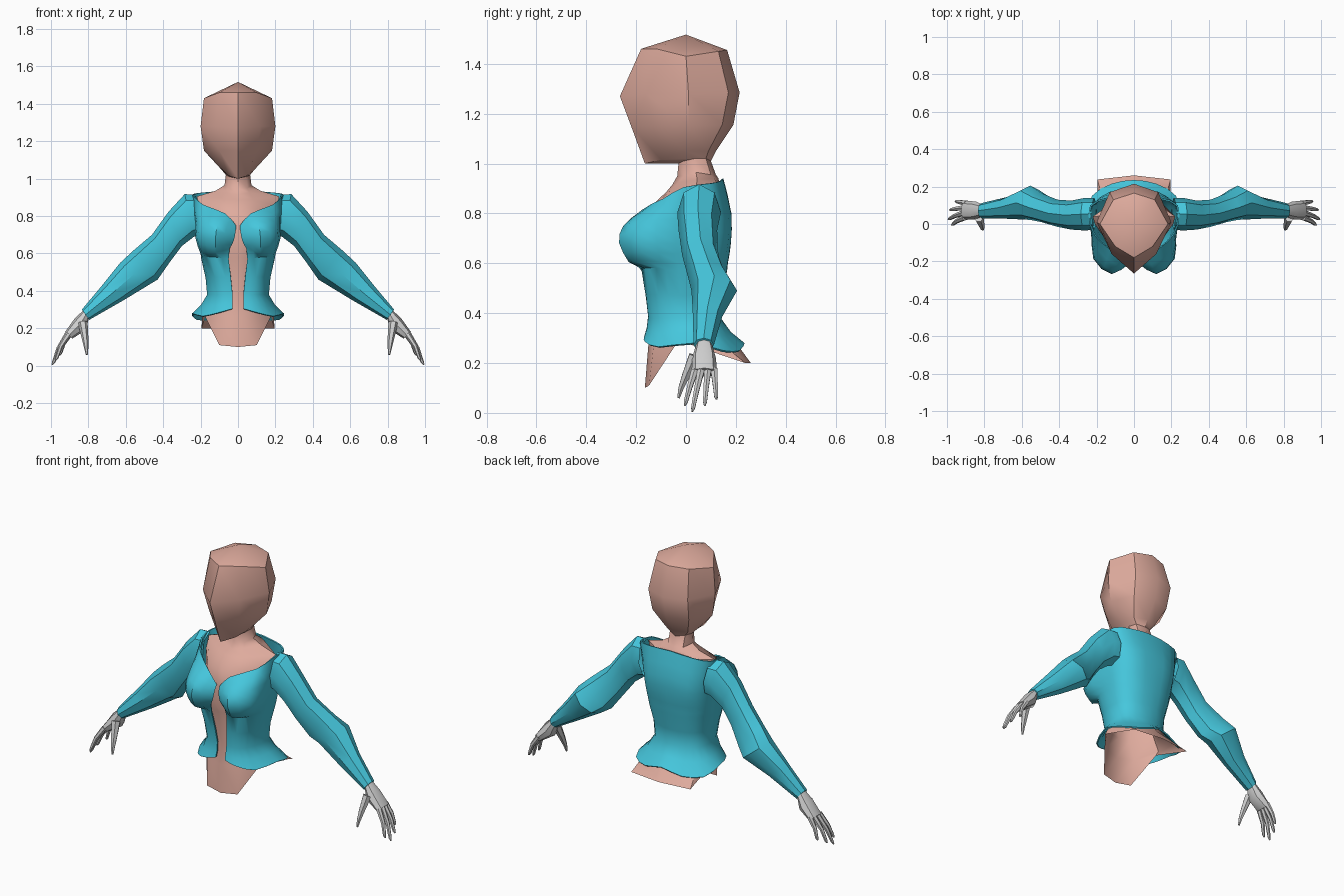
import bpy, bmesh, math
from mathutils import Vector


def material(name, rgb):
    m = bpy.data.materials.new(name)
    m.diffuse_color = (*rgb, 1)
    return m


SKIN = material("skin", (0.74, 0.41, 0.34))
CLOTH = material("turquoise cloth", (0.06, 0.57, 0.72))
GREY = material("light grey", (0.62, 0.62, 0.62))


def finish(name, bm, mat, angle, mirror=False, thickness=0):
    """Turn a bmesh into a named, coloured, shaded object."""
    bm.normal_update()
    bmesh.ops.recalc_face_normals(bm, faces=bm.faces[:])
    if thickness:
        bm.normal_update()
        bmesh.ops.solidify(bm, geom=bm.faces[:], thickness=thickness)
        bmesh.ops.recalc_face_normals(bm, faces=bm.faces[:])
    me = bpy.data.meshes.new(name)
    bm.to_mesh(me)
    bm.free()
    me.materials.append(mat)
    for p in me.polygons:
        p.use_smooth = True
    me.set_sharp_from_angle(angle=math.radians(angle))
    ob = bpy.data.objects.new(name, me)
    bpy.context.collection.objects.link(ob)
    if mirror:
        mod = ob.modifiers.new("mirror", 'MIRROR')
        mod.use_mirror_merge = False
    return ob


def loft(bm, rows, closed=True, cap_start=False, cap_end=False):
    """Skin quads between rows of points; returns the rows of vertices."""
    vs = [[bm.verts.new(p) for p in row] for row in rows]
    n = len(rows[0])
    for a, b in zip(vs, vs[1:]):
        for i in range(n if closed else n - 1):
            j = (i + 1) % n
            bm.faces.new((a[i], a[j], b[j], b[i]))
    if cap_start:
        bm.faces.new(vs[0])
    if cap_end:
        bm.faces.new(vs[-1])
    return vs


def full_ring(half):
    """Half outline from front centre to back centre -> closed ring."""
    return half + [(-x, y, z) for x, y, z in half[-2:0:-1]]


def densify(points):
    """Insert a smooth midpoint between every two points."""
    p = [Vector(q) for q in points]
    p = [2 * p[0] - p[1]] + p + [2 * p[-1] - p[-2]]
    out = []
    for i in range(1, len(p) - 2):
        out += [p[i], (9 * (p[i] + p[i + 1]) - p[i - 1] - p[i + 2]) / 16]
    return out + [p[-2]]


def limb_ring(xu, zu, xl, zl, y0, y1, n=8):
    """Elliptical ring from its upper and lower edge and its depth range."""
    c = Vector(((xu + xl) / 2, (y0 + y1) / 2, (zu + zl) / 2))
    u = Vector(((xu - xl) / 2, 0, (zu - zl) / 2))
    v = Vector((0, (y1 - y0) / 2, 0))
    return [c + u * math.cos(t) + v * math.sin(t)
            for t in (2 * math.pi * i / n for i in range(n))]


def tube(bm, path, radii, n=6):
    path = [Vector(p) for p in path]
    d = (path[-1] - path[0]).normalized()
    a = d.cross(Vector((0, 1, 0))).normalized()
    b = d.cross(a)
    loft(bm, [[p + r * (a * math.cos(t) + b * math.sin(t))
               for t in (2 * math.pi * i / n for i in range(n))]
              for p, r in zip(path, radii)], True, True, True)


# Head: faceted, with a keel down the face
nape = [(0, -.03, 1.0), (.045, -.01, 1.01), (.065, .035, 1.02), (.05, .08, 1.02), (0, .10, 1.01)]
head = [
    [(0, -.18, 1.46), (.10, -.12, 1.46), (.182, 0, 1.43), (.11, .13, 1.45), (0, .165, 1.455)],
    [(0, -.265, 1.27), (.12, -.16, 1.28), (.20, .01, 1.28), (.13, .17, 1.285), (0, .215, 1.285)],
    [(0, -.22, 1.15), (.10, -.13, 1.15), (.182, .01, 1.15), (.12, .145, 1.155), (0, .19, 1.155)],
    [(0, -.165, 1.0), (.05, -.10, 1.015), (.09, 0, 1.05), (.075, .09, 1.05), (0, .12, 1.05)],
    nape,
]
bm = bmesh.new()
crown = loft(bm, [full_ring(h) for h in head])[0]
top = bm.verts.new((0, 0, 1.517))
for a, b in zip(crown, crown[1:] + crown[:1]):
    bm.faces.new((a, b, top))
finish("head", bm, SKIN, 38)

# Body: neck, shoulders, torso and high-cut hips
body = [
    nape,
    [(0, -.035, .95), (.05, -.01, .95), (.072, .04, .965), (.05, .10, .955), (0, .12, .955)],
    [(0, -.055, .915), (.06, -.03, .925), (.12, .045, .935), (.07, .115, .94), (0, .13, .94)],
    [(0, -.08, .885), (.08, -.065, .89), (.22, .04, .905), (.10, .125, .91), (0, .135, .915)],
    [(0, -.15, .82), (.11, -.13, .83), (.21, 0, .85), (.12, .14, .82), (0, .155, .82)],
    [(0, -.17, .72), (.10, -.16, .70), (.195, -.02, .70), (.11, .145, .70), (0, .16, .70)],
    [(0, -.165, .58), (.10, -.14, .58), (.175, -.02, .58), (.10, .13, .58), (0, .145, .58)],
]
hips = [
    [(0, -.138, .38), (.07, -.12, .38), (.145, 0, .38), (.08, .105, .38), (0, .12, .38)],
    [(0, -.152, .26), (.11, -.13, .27), (.19, -.01, .31), (.17, .14, .28), (0, .205, .275)],
    [(0, -.165, .10), (.10, -.148, .11), (.19, -.03, .29), (.195, .238, .20), (0, .26, .20)],
]
bm = bmesh.new()
loft(bm, [full_ring(h) for h in body + hips])
finish("body", bm, SKIN, 45)

# Bodice: open at the front, with cups above and a flared hem below
cups = [
    [(.010, -.185, .75), (.07, -.175, .815), (.185, -.09, .86), (.235, -.01, .905),
     (.235, .10, .92), (.14, .14, .93), (0, .15, .94)],
    [(.012, -.20, .725), (.11, -.252, .75), (.20, -.18, .765), (.23, -.04, .78),
     (.215, .10, .78), (.13, .172, .78), (0, .182, .80)],
    [(.022, -.205, .67), (.12, -.268, .68), (.218, -.185, .68), (.22, -.04, .68),
     (.20, .10, .68), (.12, .168, .68), (0, .18, .68)],
    [(.045, -.19, .625), (.12, -.23, .605), (.195, -.165, .61), (.20, -.03, .60),
     (.19, .09, .60), (.11, .155, .60), (0, .168, .60)],
]
waist = [
    [(.05, -.178, .57), (.12, -.165, .58), (.172, -.12, .58), (.195, -.03, .57),
     (.185, .085, .57), (.11, .152, .57), (0, .165, .57)],
    [(.03, -.152, .39), (.08, -.145, .38), (.132, -.105, .38), (.165, -.01, .38),
     (.15, .08, .38), (.09, .125, .38), (0, .14, .38)],
    [(.03, -.168, .305), (.10, -.165, .285), (.19, -.11, .265), (.245, .03, .28),
     (.225, .15, .25), (.12, .215, .25), (0, .235, .28)],
]


def bodice_part(rows):
    out = [densify(h + [(-x, y, z) for x, y, z in h[-2::-1]]) for h in rows]
    return [list(r) for r in zip(*[densify(col) for col in zip(*out)])]


bm = bmesh.new()
loft(bm, bodice_part(cups) + bodice_part(waist), closed=False)
finish("bodice", bm, CLOTH, 45, thickness=0.008)

# Sleeves: shoulder, upper arm, pointed elbow, narrow cuff
sleeve = [
    (.225, .915, .20, .70, -.03, .14), (.285, .917, .235, .69, -.035, .14),
    (.37, .825, .30, .64, -.03, .125), (.46, .70, .36, .56, -.015, .13),
    (.56, .615, .43, .46, .01, .165), (.63, .55, .48, .43, .022, .205),
    (.73, .425, .62, .345, .028, .145), (.835, .30, .795, .245, .03, .112),
]
bm = bmesh.new()
loft(bm, [limb_ring(*r) for r in sleeve], True, False, True)
finish("sleeves", bm, CLOTH, 40, mirror=True)

# Hands: palm, four fingers and a thumb
bm = bmesh.new()
palm = [(.828, .295, .798, .25, .04, .105), (.875, .25, .815, .19, .025, .12),
        (.925, .18, .885, .145, .022, .125)]
loft(bm, [limb_ring(*r) for r in palm], True, True, True)
fingers = [((.905, .035, .17), (.975, -.005, .03)), ((.910, .06, .17), (.993, .025, .005)),
           ((.905, .087, .17), (.985, .075, .03)), ((.895, .112, .175), (.955, .122, .055))]
for base, tip in fingers:
    a, b = Vector(base), Vector(tip)
    knuckle = a.lerp(b, .5) + Vector((.008, 0, .004))
    tube(bm, [a, knuckle, a.lerp(b, .9), b], [.016, .012, .009, .004])
tube(bm, [(.83, .035, .23), (.818, .0, .15), (.812, -.02, .10), (.808, -.03, .06)],
     [.026, .018, .012, .006])
finish("hands", bm, GREY, 40, mirror=True)
